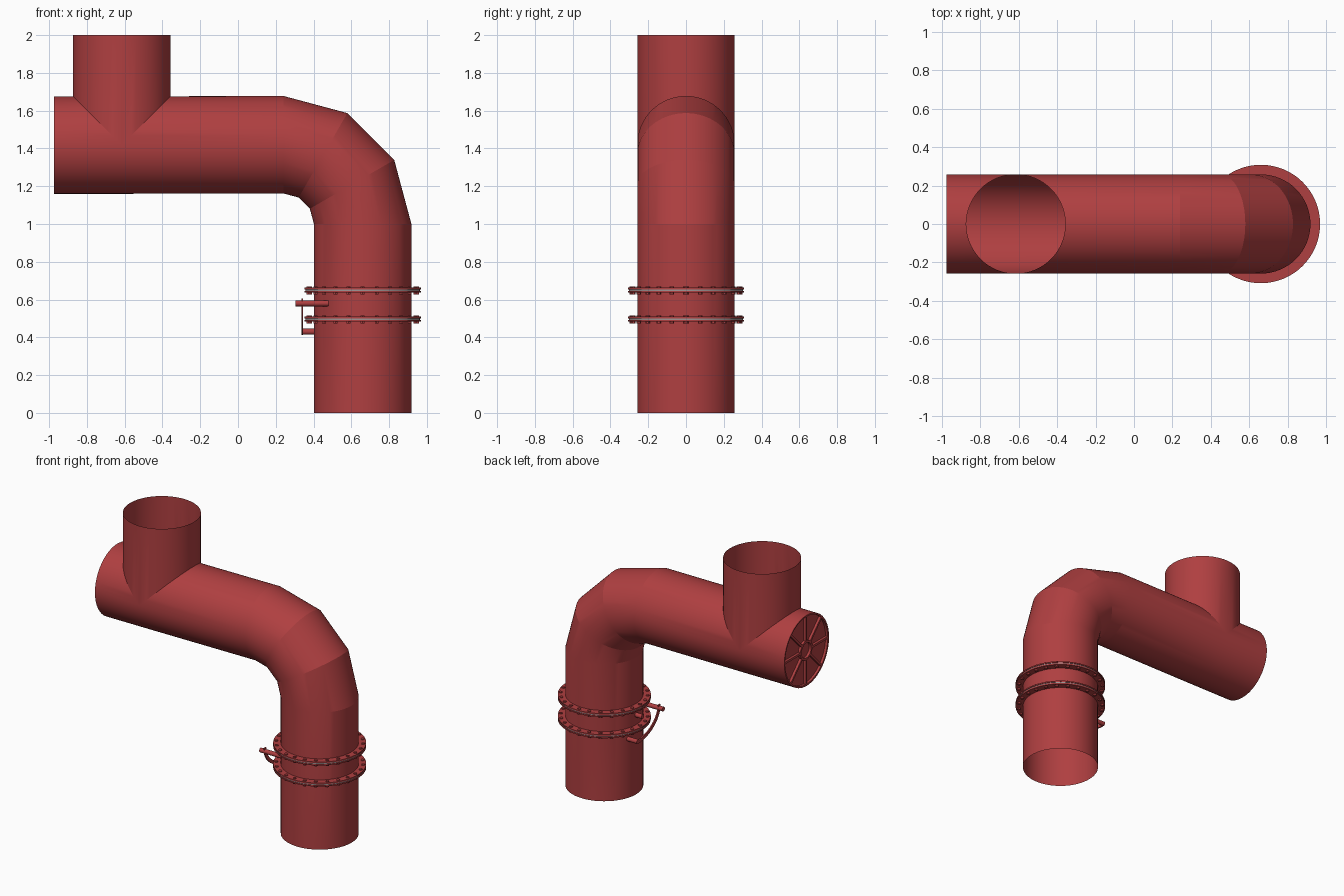
import bpy, bmesh
from math import sin, cos, pi
from mathutils import Vector, Matrix

cube = bpy.data.objects.get("Cube")
if cube:
    bpy.data.objects.remove(cube)


def material(name, rgb):
    m = bpy.data.materials.new(name)
    m.use_nodes = True
    m.diffuse_color = (*rgb, 1)
    m.node_tree.nodes["Principled BSDF"].inputs["Base Color"].default_value = (*rgb, 1)
    return m


RED = material("red paint", (0.43, 0.05, 0.052))
GREY = material("grey gasket", (0.35, 0.3, 0.3))

N = 64                      # sides of the pipes
R = 0.258                   # pipe radius
PX = 0.66                   # axis of the upright pipe
AZ = 1.418                  # axis height of the level pipe
TX = -0.615                 # axis of the branch
END = -0.975                # capped end
BEND_X, BEND_Z = 0.24, 1.0  # centre of the bend
BEND_R = PX - BEND_X


def finish(name, bm, mat=RED, angle=12):
    bmesh.ops.remove_doubles(bm, verts=bm.verts, dist=1e-5)
    me = bpy.data.meshes.new(name)
    bm.to_mesh(me)
    bm.free()
    ob = bpy.data.objects.new(name, me)
    bpy.context.collection.objects.link(ob)
    me.materials.append(mat)
    bpy.ops.object.select_all(action='DESELECT')
    ob.select_set(True)
    bpy.context.view_layer.objects.active = ob
    bpy.ops.object.shade_smooth_by_angle(angle=angle * pi / 180)
    return ob


def loft(bm, rings, skip=lambda ring, i: False):
    rows = [[bm.verts.new(p) for p in ring] for ring in rings]
    for k in range(len(rows) - 1):
        a, b = rows[k], rows[k + 1]
        for i in range(len(a)):
            j = (i + 1) % len(a)
            if not skip(k, i):
                bm.faces.new((a[i], b[i], b[j], a[j]))


def cylinder(bm, radius, start, end, sides):
    start, end = Vector(start), Vector(end)
    d = end - start
    mat = Matrix.Translation((start + end) / 2) @ d.to_track_quat('Z', 'Y').to_matrix().to_4x4()
    bmesh.ops.create_cone(bm, cap_ends=True, segments=sides, radius1=radius,
                          radius2=radius, depth=d.length, matrix=mat)


def flat_ring(name, inner, outer, z0, z1, mat=RED):
    bm = bmesh.new()
    profile = [(inner, z0), (outer, z0), (outer, z1), (inner, z1), (inner, z0)]
    loft(bm, [[(PX + r * cos(2 * pi * i / N), r * sin(2 * pi * i / N), z)
               for i in range(N)] for r, z in profile])
    bmesh.ops.recalc_face_normals(bm, faces=bm.faces)
    return finish(name, bm, mat, 30)


# Main pipe: level run with a mitred opening, segmented bend, upright run
angles = [2 * pi * i / N for i in range(N)]


def level_ring(x_at):
    return [(x_at(max(0, sin(b))), R * cos(b), AZ + R * sin(b)) for b in angles]


rings = [level_ring(lambda s: END),
         level_ring(lambda s: TX - R * s),
         level_ring(lambda s: TX + R * s)]
for step in range(4):
    t = step * pi / 6
    rings.append([(BEND_X + (BEND_R + R * sin(b)) * sin(t), R * cos(b),
                   BEND_Z + (BEND_R + R * sin(b)) * cos(t)) for b in angles])
rings.append([(PX + R * sin(b), R * cos(b), 0) for b in angles])
bm = bmesh.new()
loft(bm, rings, lambda k, i: k == 1)    # the run below the branch needs no strip

# Branch, meeting the level run along its mitre
loft(bm, [[(TX + R * cos(a), R * sin(a), AZ + R * abs(cos(a))) for a in angles],
          [(TX + R * cos(a), R * sin(a), 2) for a in angles]])
bmesh.ops.remove_doubles(bm, verts=bm.verts, dist=1e-4)
bmesh.ops.recalc_face_normals(bm, faces=bm.faces)
if sum(f.normal.dot(f.calc_center_median() - Vector((PX, 0, 0.5)))
       for f in bm.faces if f.calc_center_median().z < 0.6) < 0:
    bmesh.ops.reverse_faces(bm, faces=bm.faces)
finish("pipe", bm)

# End cap: recessed disc, rim, hub ring and spokes
bm = bmesh.new()
cylinder(bm, R - 0.001, (END + 0.02, 0, AZ), (END + 0.03, 0, AZ), N)
for inner, outer in ((0.055, 0.07), (R - 0.012, R - 0.001)):
    profile = [(inner, 0.02), (inner, 0.002), (outer, 0.002), (outer, 0.02)]
    loft(bm, [[(END + d, r * cos(a), AZ + r * sin(a)) for a in angles]
              for r, d in profile])
for k in range(8):
    turn = Matrix.Translation((END + 0.012, 0, AZ)) @ Matrix.Rotation(k * pi / 4, 4, 'X')
    bmesh.ops.create_cube(bm, size=1, matrix=turn @ Matrix.Translation((0, 0, 0.157))
                          @ Matrix.Diagonal((0.02, 0.016, 0.185, 1)))
bmesh.ops.recalc_face_normals(bm, faces=bm.faces)
finish("end_cap", bm, angle=30)

# Two bolted flange pairs, each with a gasket
for label, z in (("lower", 0.496), ("upper", 0.65)):
    flat_ring(label + "_flange_bottom", R - 0.001, 0.308, z - 0.013, z - 0.004)
    flat_ring(label + "_flange_top", R - 0.001, 0.308, z + 0.004, z + 0.013)
    flat_ring(label + "_gasket", R - 0.001, 0.303, z - 0.004, z + 0.004, GREY)
    bm = bmesh.new()
    for k in range(24):
        a = 2 * pi * k / 24
        x, y = PX + 0.288 * cos(a), 0.288 * sin(a)
        cylinder(bm, 0.012, (x, y, z - 0.024), (x, y, z - 0.012), 6)
        cylinder(bm, 0.012, (x, y, z + 0.012), (x, y, z + 0.02), 6)
    finish(label + "_bolts", bm, angle=30)

# Lever: pegs on the pipe and a thin curved bar
bm = bmesh.new()
for y, z, x0, x1 in ((-0.176, 0.58, 0.305, 0.48), (0, 0.58, 0.35, 0.41),
                     (0.075, 0.43, 0.335, 0.42)):
    cylinder(bm, 0.016, (x0, y, z), (x1, y, z), 16)
finish("lever_pegs", bm, angle=30)

bm = bmesh.new()
sections = []
for k in range(13):
    t = pi / 2 * k / 12
    centre = Vector((0, 0.08 - 0.256 * cos(t), 0.605 - 0.18 * sin(t)))
    side = Vector((0, -0.18 * cos(t), -0.256 * sin(t))).normalized() * 0.012
    sections.append([centre + s * side + Vector((x, 0, 0))
                     for s, x in ((-1, 0.336), (1, 0.336), (1, 0.345), (-1, 0.345))])
loft(bm, sections)
bmesh.ops.holes_fill(bm, edges=bm.edges, sides=4)
bmesh.ops.recalc_face_normals(bm, faces=bm.faces)
finish("lever_bar", bm, angle=30)
